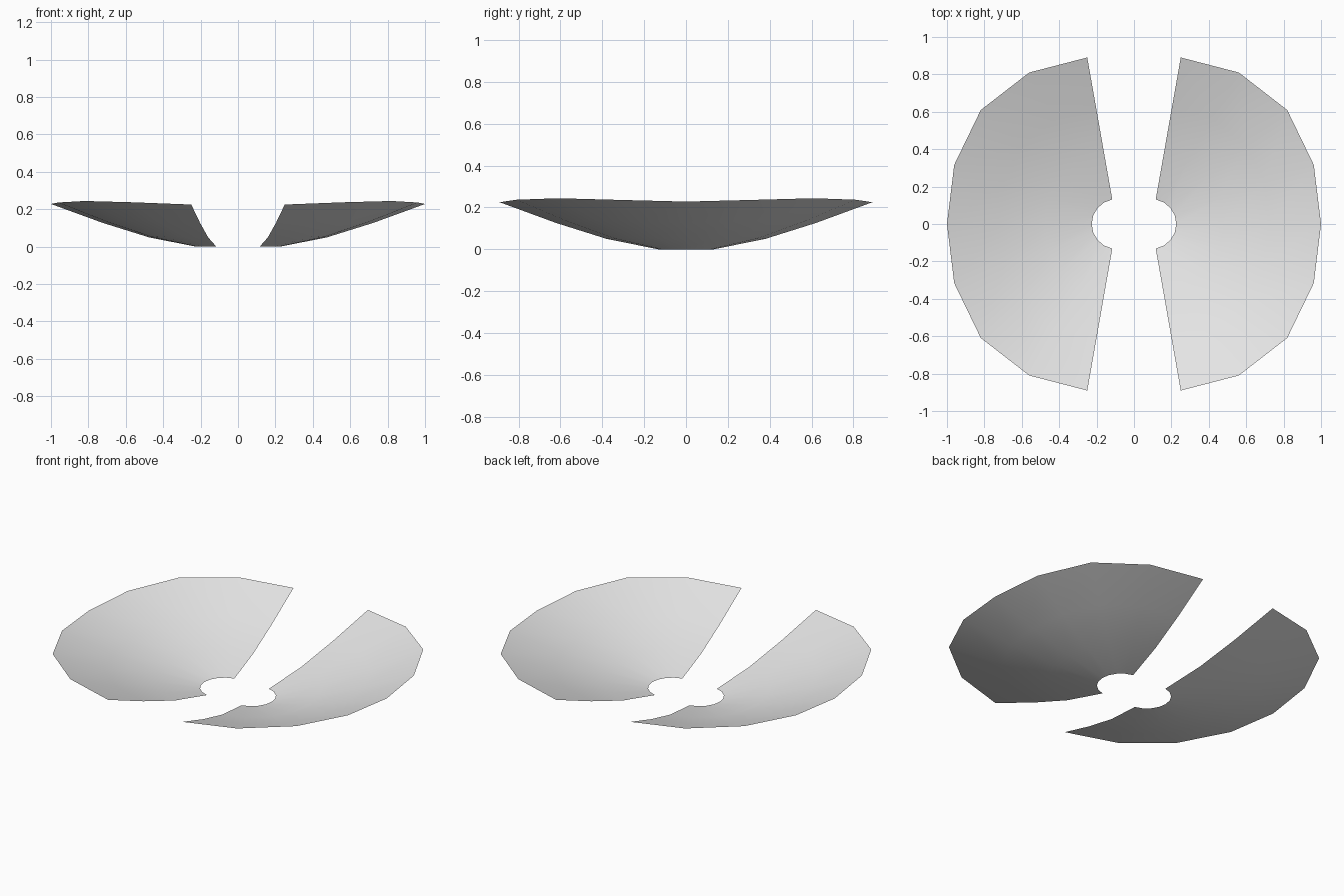
import bpy
import bmesh
import math

cube = bpy.data.objects.get("Cube")
if cube:
    bpy.data.objects.remove(cube, do_unlink=True)

# Single pale grey finish
grey = bpy.data.materials.new("pale_grey")
grey.use_nodes = True
colour = (0.8, 0.8, 0.8, 1.0)
grey.diffuse_color = colour
grey.node_tree.nodes["Principled BSDF"].inputs["Base Color"].default_value = colour

HUB_X = 0.093          # fan centre of each half
INNER_RADIUS = 0.133
SPOKE_STEP = 20        # degrees between spokes
# Rim radius and height by spoke, from the middle spoke outwards
RIM = [(0.907, 0.228), (0.924, 0.236), (0.948, 0.244), (0.935, 0.237), (0.904, 0.225)]
# Bowl profile: share of the radial span, share of the rim height
PROFILE = [(0, 0), (0.325, 0.22), (0.645, 0.56), (1, 1)]


def dish_half(name, side):
    """One half of the split bowl, fanned about its own hub."""
    bm = bmesh.new()
    spokes = []
    for i in range(-4, 5):
        angle = math.radians(i * SPOKE_STEP)
        rim_radius, rim_height = RIM[abs(i)]
        spoke = []
        for span, rise in PROFILE:
            r = INNER_RADIUS + span * (rim_radius - INNER_RADIUS)
            x = side * (HUB_X + r * math.cos(angle))
            spoke.append(bm.verts.new((x, r * math.sin(angle), rise * rim_height)))
        spokes.append(spoke)
    for a, b in zip(spokes, spokes[1:]):
        for k in range(len(PROFILE) - 1):
            quad = [a[k], a[k + 1], b[k + 1], b[k]]
            bm.faces.new(quad if side > 0 else quad[::-1])
    for face in bm.faces:
        face.smooth = True
    mesh = bpy.data.meshes.new(name)
    bm.to_mesh(mesh)
    bm.free()
    mesh.materials.append(grey)
    bpy.context.collection.objects.link(bpy.data.objects.new(name, mesh))


dish_half("left_dish_half", 1)
dish_half("right_dish_half", -1)
